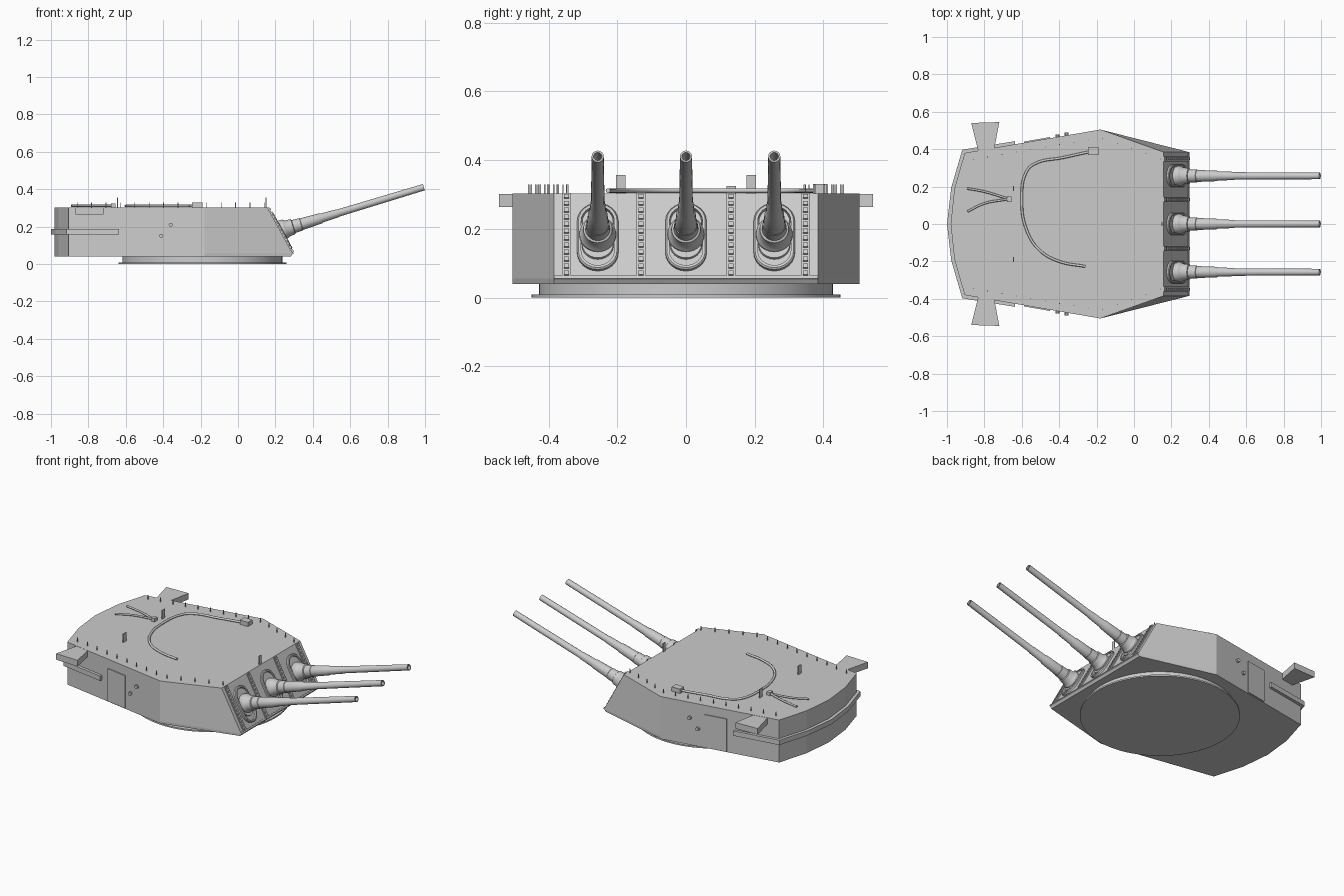
import bpy, bmesh, math
from mathutils import Matrix, Vector

if "Cube" in bpy.data.objects:
    bpy.data.objects.remove(bpy.data.objects["Cube"])


def finish(name, bm, smooth=False, mat=None):
    bmesh.ops.recalc_face_normals(bm, faces=bm.faces)
    me = bpy.data.meshes.new(name)
    bm.to_mesh(me)
    bm.free()
    ob = bpy.data.objects.new(name, me)
    bpy.context.collection.objects.link(ob)
    if mat is not None:
        ob.matrix_world = mat
    if smooth:
        bpy.ops.object.select_all(action='DESELECT')
        ob.select_set(True)
        bpy.context.view_layer.objects.active = ob
        bpy.ops.object.shade_smooth_by_angle(angle=math.radians(30))
    return ob


def loft(name, rings, mat=None, smooth=False, closed=False):
    """Join equal rings of points; cap the ends, or close into a loop."""
    bm = bmesh.new()
    vs = [[bm.verts.new(p) for p in r] for r in rings]
    n = len(vs[0])
    for a, b in zip(vs, vs[1:] + (vs[:1] if closed else [])):
        for i in range(n):
            j = (i + 1) % n
            bm.faces.new((a[i], a[j], b[j], b[i]))
    if not closed:
        bm.faces.new(vs[0])
        bm.faces.new(vs[-1])
    return finish(name, bm, smooth, mat)


def prism(name, pts, z0, z1, mat=None, smooth=False):
    return loft(name, [[(x, y, z) for x, y in pts] for z in (z0, z1)], mat, smooth)


def box(name, c, s, mat=None):
    x, y = s[0] / 2, s[1] / 2
    pts = [(c[0] + i * x, c[1] + j * y) for i, j in ((-1, -1), (1, -1), (1, 1), (-1, 1))]
    return prism(name, pts, c[2] - s[2] / 2, c[2] + s[2] / 2, mat)


def lathe(name, prof, mat, n=28):
    bm = bmesh.new()
    vs = [bm.verts.new((r, 0, z)) for z, r in prof]
    es = [bm.edges.new(e) for e in zip(vs, vs[1:])]
    bmesh.ops.spin(bm, geom=vs + es, cent=(0, 0, 0), axis=(0, 0, 1), angle=2 * math.pi, steps=n)
    bmesh.ops.remove_doubles(bm, verts=bm.verts, dist=1e-5)
    return finish(name, bm, True, mat)


def mirrored(half):
    """Half outline with y >= 0, closed with its mirror image."""
    return half + [(x, -y) for x, y in reversed(half) if y > 0]


def tube(name, pts, r, z):
    cu = bpy.data.curves.new(name, 'CURVE')
    cu.dimensions = '3D'
    cu.bevel_depth, cu.bevel_resolution, cu.use_fill_caps = r, 2, True
    cu.resolution_u = 6
    sp = cu.splines.new('BEZIER')
    sp.bezier_points.add(len(pts) - 1)
    for b, (x, y) in zip(sp.bezier_points, pts):
        b.co = (x, y, z)
        b.handle_left_type = b.handle_right_type = 'AUTO'
    bpy.context.collection.objects.link(bpy.data.objects.new(name, cu))


TOP, BOT = 0.303, 0.04


def wall_y(x):
    """Half width of the side wall behind and ahead of its widest point."""
    return 0.38 + (x + 0.905) * 0.1724 if x < -0.18 else 0.505 - (x + 0.18) * 0.356


# Armoured housing with raked front plate
def outline(front_x):
    return mirrored([(front_x, 0.385), (-0.18, 0.505), (-0.905, 0.38), (-0.96, 0.19), (-0.98, 0)])


loft("housing", [[(x, y, z) for x, y in outline(fx)]
                 for z, fx in ((BOT, 0.283), (0.055, 0.292), (TOP, 0.157))])

# Turntable ring
lathe("turntable", [(0, 0), (0, 0.45), (0.009, 0.45), (0.009, 0.428), (0.045, 0.428), (0.045, 0)],
      Matrix.Translation((-0.19, 0, 0)), 64)

# Rail wrapped round the rear
prism("rear_rail", mirrored([(-0.635, 0.443), (-0.918, 0.397), (-0.977, 0.195), (-1.0, 0)]), 0.158, 0.188)

# Side fittings: sight ears, doors, round bolts
for s in (1, -1):
    prism("sight_ear", [(-0.87, s * 0.54), (-0.72, s * 0.545), (-0.755, s * 0.36), (-0.825, s * 0.36)],
          0.264, TOP - 0.001)
    prism("door", [(x, s * (wall_y(x) + d)) for x, d in
                   ((-0.587, 0.006), (-0.45, 0.006), (-0.45, -0.01), (-0.587, -0.01))], 0.045, 0.247)
    for x, z in ((-0.36, 0.21), (-0.41, 0.151)):
        lathe("side_bolt", [(-0.01, 0), (-0.01, 0.011), (0.014, 0.011), (0.014, 0)],
              Matrix.Translation((x, s * wall_y(x), z)) @ Matrix.Rotation(-s * math.pi / 2, 4, 'X'), 10)
    # Edge stanchions on the roof
    for i in range(14):
        x = -0.86 + i * 0.077
        box("stanchion", (x, s * (wall_y(x) - 0.043), TOP + 0.012), (0.004, 0.004, 0.027))
    box("roof_marker", (-0.645, s * 0.19, TOP + 0.026), (0.006, 0.028, 0.054))
box("front_marker", (0.15, 0, TOP + 0.026), (0.006, 0.02, 0.054))

# Roof piping and junction boxes
tube("roof_pipe", [(-0.22, 0.39), (-0.38, 0.355), (-0.535, 0.32), (-0.575, 0.28), (-0.6, 0.13), (-0.575, -0.03),
                   (-0.505, -0.14), (-0.4, -0.2), (-0.26, -0.227)], 0.007, TOP + 0.008)
box("pipe_box", (-0.218, 0.39, TOP + 0.013), (0.056, 0.042, 0.028))
tube("rear_pipe", [(-0.893, 0.19), (-0.8, 0.173), (-0.68, 0.137)], 0.006, TOP + 0.008)
tube("rear_pipe", [(-0.89, 0.067), (-0.8, 0.11), (-0.68, 0.132)], 0.006, TOP + 0.008)
box("rear_pipe_box", (-0.668, 0.132, TOP + 0.01), (0.024, 0.028, 0.022))

# Front plate frame: local x = sideways, y = up the slope, z = outward
up = Vector((-0.135, 0, 0.248)).normalized()
out = Vector((up.z, 0, -up.x))
slope = Matrix.Translation((0.292, 0, 0.055)) @ Matrix((
    (0, up.x, out.x, 0), (1, 0, 0, 0), (0, up.z, out.z, 0), (0, 0, 0, 1)))
SLOPE_LEN = 0.282

# Riveted joint straps
for y in (-0.348, -0.131, 0.131, 0.348):
    box("joint_strap", (y, SLOPE_LEN / 2, 0.001), (0.027, SLOPE_LEN - 0.004, 0.010), slope)
    for i in range(12):
        box("strap_rivet", (y, 0.014 + i * 0.0231, 0.008), (0.014, 0.013, 0.008), slope)
# Lower lip of the front plate
box("front_lip", (0, 0.003, 0.001), (0.77, 0.010, 0.008), slope)


def capsule(r, lo, hi, z, n=12):
    pts = []
    for c, a0 in ((hi, 0), (lo, math.pi)):
        for k in range(n + 1):
            a = a0 + math.pi * k / n
            pts.append((r * math.cos(a), c + r * math.sin(a), z))
    return pts


# Three guns with ports, collars and hollow muzzles
LO, HI = 0.085, 0.185
tilt = math.radians(16.8)
for y in (-0.257, 0, 0.257):
    m = Matrix.Translation((0, y, 0)) @ slope
    loft("port_frame", [capsule(0.06, LO, HI, -0.004), capsule(0.06, LO, HI, 0.010),
                        capsule(0.056, LO, HI, 0.014), capsule(0.048, LO, HI, 0.014),
                        capsule(0.048, LO, HI, -0.004)], m, True, True)
    loft("port_shield", [capsule(0.047, LO + 0.025, HI, -0.004), capsule(0.045, LO + 0.025, HI, 0.008)], m, True)
    lathe("gun", [(-0.03, 0), (-0.03, 0.05), (0.03, 0.054), (0.05, 0.053), (0.062, 0.045), (0.095, 0.042),
                  (0.098, 0.036), (0.14, 0.034), (0.142, 0.032), (0.25, 0.028), (0.257, 0.0245),
                  (0.345, 0.022), (0.35, 0.020), (0.826, 0.0175), (0.826, 0.012), (0.74, 0.012), (0.74, 0)],
          Matrix.Translation((0.203, y, 0.172)) @ Matrix.Rotation(math.pi / 2 - tilt, 4, 'Y'))
